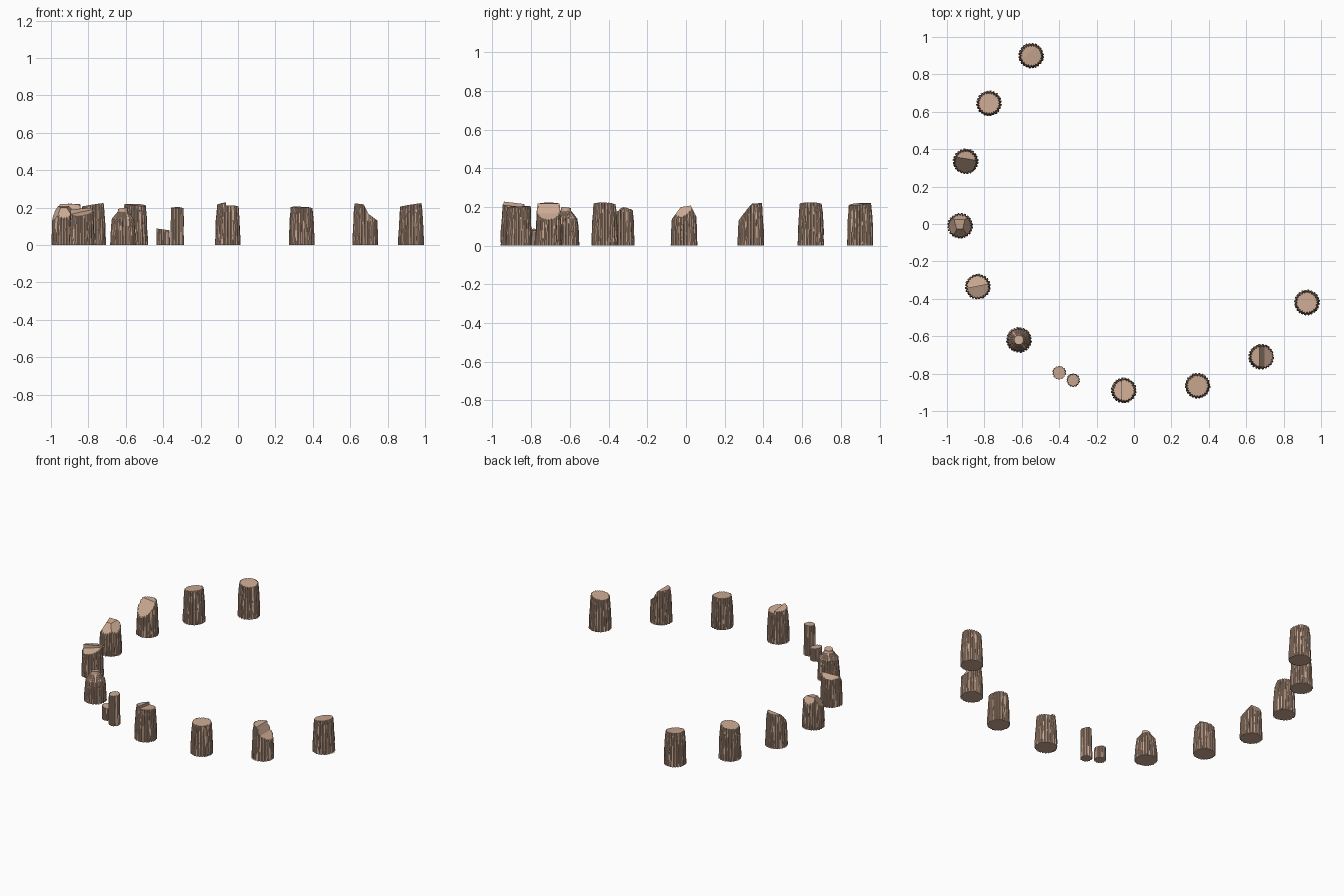
import bpy, bmesh, math, random
from mathutils import Vector

if "Cube" in bpy.data.objects:
    bpy.data.objects.remove(bpy.data.objects["Cube"])

random.seed(7)
wood = bpy.data.materials.new("wood")
wood.diffuse_color = (0.60, 0.40, 0.29, 1)
wood.use_nodes = True
wood.node_tree.nodes["Principled BSDF"].inputs["Base Color"].default_value = wood.diffuse_color

TRUNK = [(0.0, 0.0685), (0.04, 0.0675), (0.085, 0.066), (0.13, 0.064),
         (0.175, 0.061), (0.205, 0.058), (0.26, 0.052)]


def bark_body(bm, profile, teeth, depth, seed, smooth_from=9):
    """Ridged bark tube: square-wave ridges round a tapered profile, closed ends."""
    rng = random.Random(seed)
    shift = [rng.uniform(-0.2, 0.2) for _ in range(teeth)]
    rings = []
    for i, (z, r) in enumerate(profile):
        ring = []
        for t in range(teeth):
            bump = depth * rng.uniform(-0.25, 0.2)
            groove = depth * rng.uniform(0.6, 1.1)
            wobble = shift[t] + rng.uniform(-0.1, 0.1)
            for f, d in ((0.05, groove), (0.27, -bump), (0.72, -bump), (0.92, groove)):
                a = 2 * math.pi * (t + f + 0.5 * wobble) / teeth
                rr = r if i >= smooth_from else r - d
                ring.append(bm.verts.new((rr * math.cos(a), rr * math.sin(a), z)))
        rings.append(ring)
    n = teeth * 4
    for lo, hi in zip(rings, rings[1:]):
        for k in range(n):
            m = (k + 1) % n
            bm.faces.new((lo[k], lo[m], hi[m], hi[k]))
    bm.faces.new(rings[0][::-1])
    bm.faces.new(rings[-1])


def cut(bm, point, normal):
    """Saw off everything on the normal's side and close the cut with one flat face."""
    res = bmesh.ops.bisect_plane(bm, geom=bm.verts[:] + bm.edges[:] + bm.faces[:], dist=1e-6,
                                 plane_co=Vector(point), plane_no=Vector(normal).normalized(),
                                 clear_outer=True)
    edges = [e for e in res["geom_cut"] if isinstance(e, bmesh.types.BMEdge) and e.is_boundary]
    if edges:
        bmesh.ops.holes_fill(bm, edges=edges, sides=0)


def stump(name, x, y, pieces, profile=TRUNK, teeth=24, depth=0.007, smooth_from=9, seed=1):
    """A stump is one or more pieces, each sawn by its own list of planes."""
    mesh = bpy.data.meshes.new(name)
    total = bmesh.new()
    for planes in pieces:
        bm = bmesh.new()
        bark_body(bm, profile, teeth, depth, seed, smooth_from)
        for p, nrm in planes:
            cut(bm, p, nrm)
        bmesh.ops.recalc_face_normals(bm, faces=bm.faces[:])
        bm.to_mesh(mesh)
        bm.free()
        total.from_mesh(mesh)
    total.to_mesh(mesh)
    total.free()
    mesh.materials.append(wood)
    ob = bpy.data.objects.new(name, mesh)
    ob.location = (x, y, 0)
    bpy.context.collection.objects.link(ob)
    return ob


def top(z, sx=0.0, sy=0.0):
    """Sawn top at height z over the axis, rising by sx, sy along x and y."""
    return ((0, 0, z), (-sx, -sy, 1))


def split(normal, offset=0.0):
    """Vertical splitting pair: keep the low side / keep the high side."""
    n = Vector(normal).normalized()
    return (n * offset, n), (n * offset, -n)


# plain stumps with slightly slanted, creased tops
stump("back_stump", -0.55, 0.90, [[top(0.218, -0.03, 0.02), top(0.216, -0.10, 0.10)]], seed=1)
stump("back_left_stump", -0.775, 0.645, [[top(0.215, 0.16, -0.02), top(0.222, 0.02)]], seed=2)
stump("front_right_stump", 0.34, -0.865, [[top(0.202, -0.02, 0.04), top(0.213, -0.28)]], seed=8)
stump("right_stump", 0.925, -0.42, [[top(0.214, 0.16, -0.03), top(0.222, 0.03)]], seed=10)

# stump with a steep cut facing the front
stump("left_back_stump", -0.90, 0.335,
      [[top(0.217, 0.0, 0.06), ((0, 0.012, 0.215), (-0.15, -1, 0.85))]], seed=3)

# stump hewn to a blunt point
stump("pointed_stump", -0.93, -0.01,
      [[top(0.202, 0.0, 0.15), ((-0.024, 0, 0.2), (-1, -0.35, 0.6)),
        ((0.02, 0, 0.2), (1, -0.35, 0.85)), ((0, -0.02, 0.195), (0, -1, 0.75)),
        ((0, 0.036, 0.205), (0, 1, 0.5))]], seed=4)

# stump with a stepped top
lo, hi = split((0.2, -1, 0), -0.002)
stump("stepped_stump", -0.835, -0.335,
      [[lo, top(0.195, 0.13, -0.22)],
       [hi, top(0.176, 0.15, 0.35)]], seed=5)

# stump with a conical shoulder and a snapped core
stump("gnawed_stump", -0.615, -0.62, [[top(0.195, 0.15, -0.1)]],
      profile=[(0, 0.0685), (0.05, 0.067), (0.10, 0.064), (0.14, 0.059),
               (0.176, 0.030), (0.18, 0.027), (0.22, 0.022)], smooth_from=4, seed=6)

# stump split down the middle
lo, hi = split((1, 0, 0), -0.01)
stump("split_stump", -0.055, -0.89,
      [[lo, top(0.223, 0.15, -0.12)],
       [hi, top(0.205, 0.0, -0.12)]], seed=7)

# stump with a hollow felling cut on its right side
lo, hi = split((1, 0, 0), 0.018)
stump("felled_stump", 0.68, -0.71,
      [[lo, top(0.216, -0.12), ((-0.008, 0, 0.217), (1, 0, 0.5))],
       [hi, ((0.018, 0, 0.166), (0.75, 0, 1))]], seed=9)

# two thin saplings
THIN = [(0, 0.0365), (0.07, 0.0355), (0.14, 0.0345), (0.24, 0.033)]
stump("short_sapling", -0.40, -0.795, [[top(0.083, -0.14)]], THIN, 14, 0.005, seed=11)
stump("tall_sapling", -0.325, -0.835,
      [[top(0.2, 0.05, 0.08), top(0.205, -0.25)]], THIN, 14, 0.005, seed=12)
